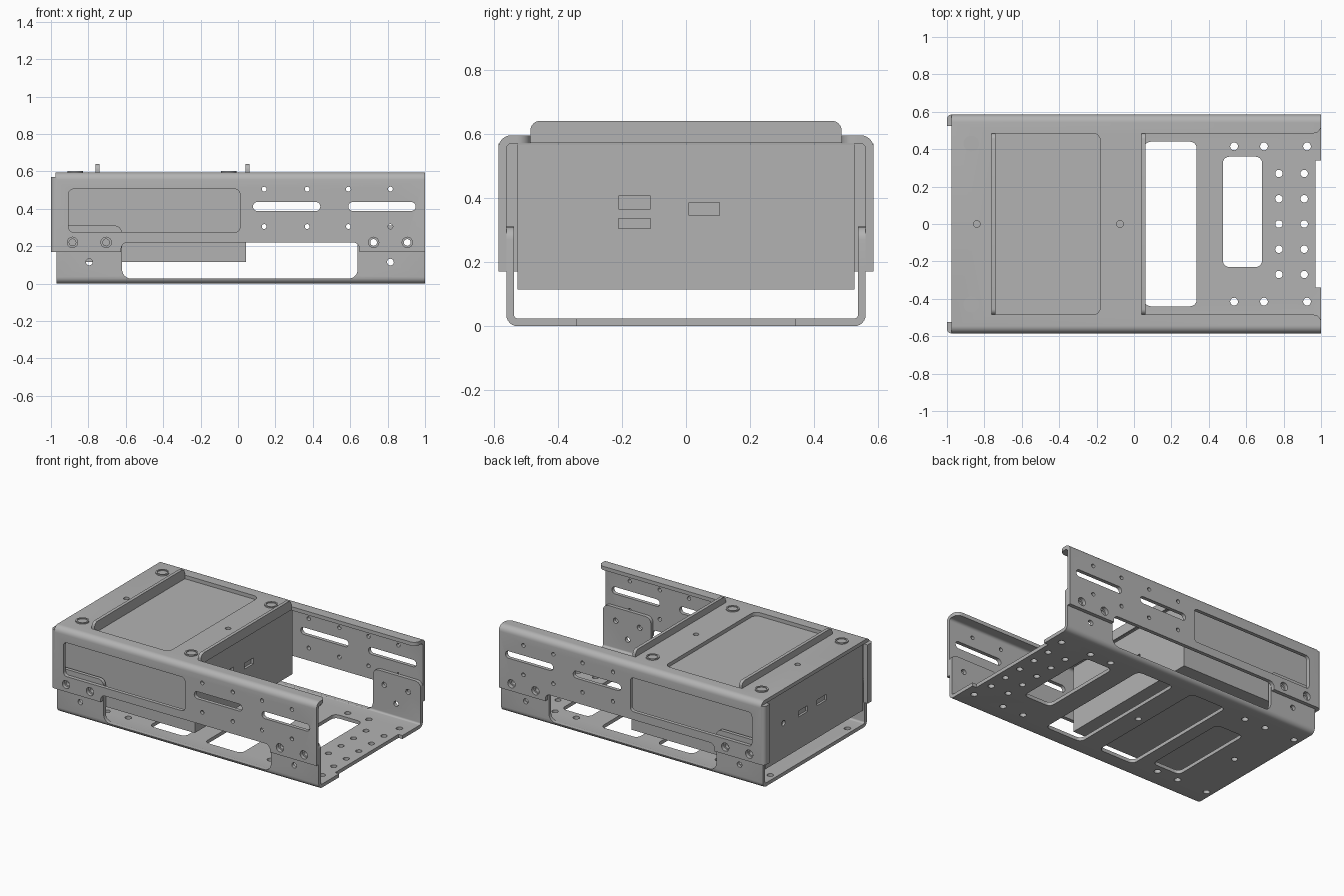
import bpy, bmesh, math
from mathutils import Vector

old = bpy.data.objects.get("Cube")
if old:
    bpy.data.objects.remove(old, do_unlink=True)

metal = bpy.data.materials.new("brushed grey metal")
metal.use_nodes = True
GREY = (0.45, 0.45, 0.45, 1)
metal.diffuse_color = GREY
metal.node_tree.nodes["Principled BSDF"].inputs["Base Color"].default_value = GREY


def fillet(corners, steps=6):
    """Outline from right-angled corners (u, v, optional radius)."""
    out = []
    for i, c in enumerate(corners):
        p = Vector(c[:2])
        r = c[2] if len(c) > 2 else 0
        if not r:
            out.append(p)
            continue
        a = (Vector(corners[i - 1][:2]) - p).normalized()
        b = (Vector(corners[(i + 1) % len(corners)][:2]) - p).normalized()
        for k in range(steps + 1):
            t = math.pi / 2 * k / steps
            out.append(p + a * r * (1 - math.sin(t)) + b * r * (1 - math.cos(t)))
    return out


def rect(u0, u1, v0, v1, r=0):
    return fillet([(u0, v0, r), (u1, v0, r), (u1, v1, r), (u0, v1, r)])


def disc(u, v, r, n=16):
    return [Vector((u + r * math.cos(k * math.tau / n), v + r * math.sin(k * math.tau / n)))
            for k in range(n)]


def place(axis, u, v, w):
    return {"x": (w, u, v), "y": (u, w, v), "z": (u, v, w)}[axis]


def prism(name, outlines, axis, lo, hi):
    """Extrude one or more outlines along an axis."""
    bm = bmesh.new()
    for outline in outlines:
        a = [bm.verts.new(place(axis, p.x, p.y, lo)) for p in outline]
        b = [bm.verts.new(place(axis, p.x, p.y, hi)) for p in outline]
        bm.faces.new(a)
        bm.faces.new(b)
        for i in range(len(a)):
            j = (i + 1) % len(a)
            bm.faces.new((a[i], a[j], b[j], b[i]))
    bmesh.ops.recalc_face_normals(bm, faces=bm.faces)
    mesh = bpy.data.meshes.new(name)
    bm.to_mesh(mesh)
    bm.free()
    mesh.materials.append(metal)
    obj = bpy.data.objects.new(name, mesh)
    bpy.context.collection.objects.link(obj)
    return obj


def activate(obj):
    bpy.ops.object.select_all(action="DESELECT")
    obj.select_set(True)
    bpy.context.view_layer.objects.active = obj


def carve(obj, outlines, axis, lo, hi, mode="DIFFERENCE"):
    cutter = prism("cutter", outlines, axis, lo, hi)
    cutter.hide_render = True
    mod = obj.modifiers.new("carve", "BOOLEAN")
    mod.operation, mod.object, mod.solver = mode, cutter, "EXACT"
    activate(obj)
    bpy.ops.object.modifier_apply(modifier=mod.name)
    bpy.data.objects.remove(cutter, do_unlink=True)


def smooth(obj):
    activate(obj)
    bpy.ops.object.shade_smooth_by_angle(angle=math.radians(30))


SCREWS = (-0.885, -0.705, 0.725, 0.905)

# Folded cover: channel section trimmed to its side silhouette
cover = prism("cover", [fillet([
    (-0.585, 0.17), (-0.585, 0.595, 0.04), (0.585, 0.595, 0.04), (0.585, 0.17),
    (0.56, 0.17), (0.56, 0.57, 0.018), (-0.56, 0.57, 0.018), (-0.56, 0.17)])],
    "x", -0.975, 1)
carve(cover, [fillet([
    (-1.1, 0.7), (1.1, 0.7), (1.1, 0.1), (0.65, 0.1), (0.65, 0.22, 0.035),
    (-0.625, 0.22, 0.035), (-0.625, 0.1), (-1.1, 0.1)])], "y", -1, 1, "INTERSECT")
# Open right half of the roof with rounded lip ends
carve(cover, [fillet([
    (0.055, -0.485), (1, -0.485, 0.04), (1, -0.54), (1.1, -0.54),
    (1.1, 0.54), (1, 0.54), (1, 0.485, 0.04), (0.055, 0.485)])], "z", 0.5, 0.7)
# Roof window and small holes
carve(cover, [fillet([(-0.74, -0.485), (-0.18, -0.485, 0.04),
                      (-0.18, 0.485, 0.04), (-0.74, 0.485)]),
              disc(-0.84, 0, 0.018), disc(-0.075, 0, 0.018)], "z", 0.5, 0.7)
# Side windows, slots and holes through both walls
side = [rect(-0.905, 0.01, 0.275, 0.505, 0.025),
        rect(0.08, 0.44, 0.388, 0.436, 0.0235), rect(0.59, 0.95, 0.388, 0.436, 0.0235)]
side += [disc(x, z, 0.013) for x in (0.14, 0.37, 0.59, 0.815) for z in (0.305, 0.505)]
side += [disc(x, 0.22, 0.028) for x in SCREWS]
carve(cover, side, "y", -1, 1)
smooth(cover)

# Inward flanges at the closed end
for s, label in ((-1, "front"), (1, "back")):
    smooth(prism(label + "_flange", [fillet([
        (-0.97, s * 0.525), (-1, s * 0.525), (-1, s * 0.585, 0.025),
        (-0.97, s * 0.585)])], "z", 0.17, 0.57))

# Upright ribs folded from the roof
for x, label in ((-0.762, "outer_rib"), (0.04, "inner_rib")):
    smooth(prism(label, [fillet([
        (-0.485, 0.572), (0.485, 0.572), (0.485, 0.64, 0.03),
        (-0.485, 0.64, 0.03)])], "x", x, x + 0.022))

# Base tray with four upright tabs
base = prism("base_tray", [fillet([
    (-0.56, 0.31), (-0.56, 0, 0.035), (0.56, 0, 0.035), (0.56, 0.31),
    (0.536, 0.31), (0.536, 0.024, 0.012), (-0.536, 0.024, 0.012), (-0.536, 0.31)])],
    "x", -0.97, 1)
carve(base, [fillet([
    (-0.97, -0.1), (1, -0.1), (1, 0.31, 0.04), (0.64, 0.31, 0.04),
    (0.64, 0.026, 0.05), (-0.62, 0.026, 0.05), (-0.62, 0.31, 0.04),
    (-0.97, 0.31, 0.04)])], "y", -1, 1, "INTERSECT")
carve(base, [disc(x, 0.22, 0.018) for x in SCREWS]
      + [disc(x, 0.115, 0.018) for x in (-0.795, 0.815)], "y", -1, 1)
# Floor windows, end notch and hole pattern
floor = [rect(0.475, 0.685, -0.23, 0.36, 0.035), rect(0.055, 0.335, -0.44, 0.44, 0.035),
         rect(-0.36, -0.09, -0.44, 0.44, 0.035), rect(-0.66, -0.45, -0.36, 0.25, 0.035),
         rect(0.97, 1.1, -0.34, 0.34), disc(-0.8, 0, 0.02), disc(-0.035, 0, 0.02)]
floor += [disc(x, 0.135 * k, 0.02) for x in (0.775, 0.91) for k in range(-2, 3)]
floor += [disc(s * x, y, 0.021) for s in (-1, 1)
          for x in (0.535, 0.695, 0.925) for y in (-0.415, 0.415)]
carve(base, floor, "z", -0.1, 0.1)
smooth(base)

# Enclosed inner box with connector recesses on both ends
box = prism("inner_box", [rect(-0.965, 0.042, -0.525, 0.525)], "z", 0.115, 0.567)
carve(box, [rect(-0.21, -0.11, 0.365, 0.405), rect(-0.21, -0.11, 0.305, 0.335),
            rect(0.01, 0.105, 0.345, 0.385)], "x", 0.025, 0.1)
carve(box, [rect(0.07, 0.17, 0.335, 0.375), rect(-0.13, -0.03, 0.335, 0.375),
            disc(0.33, 0.355, 0.018)], "x", -1.1, -0.95)

# Low round feet on the roof
for x in (-0.87, -0.05):
    for y in (-0.43, 0.43):
        foot = prism("roof_foot", [disc(x, y, 0.042, 24)], "z", 0.58, 0.603)
        carve(foot, [disc(x, y, 0.032, 24)], "z", 0.597, 0.65)
        smooth(foot)
